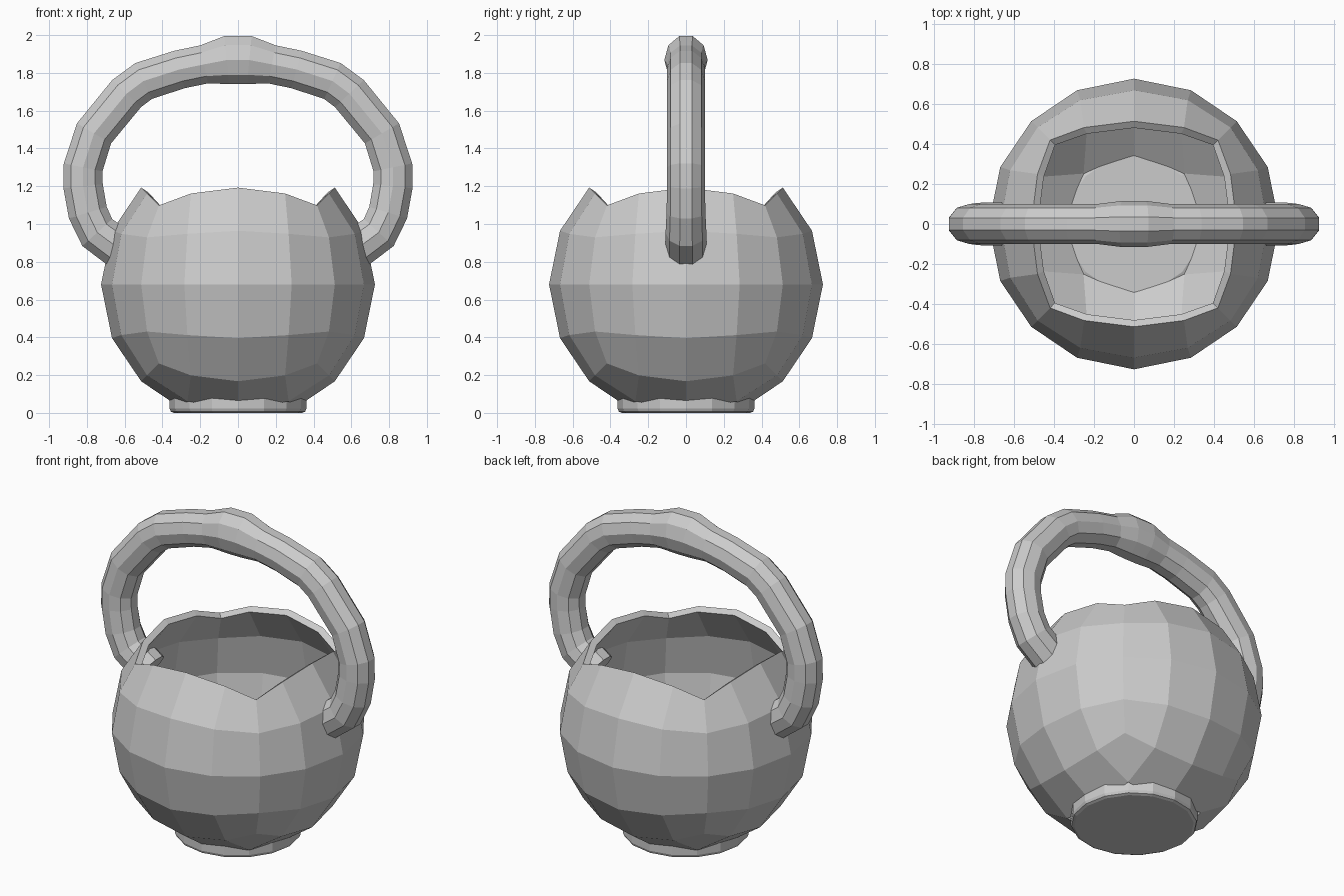
import bpy, bmesh, math
from mathutils import Vector

if "Cube" in bpy.data.objects:
    bpy.data.objects.remove(bpy.data.objects["Cube"])


def add_object(name, bm):
    bmesh.ops.recalc_face_normals(bm, faces=bm.faces[:])
    me = bpy.data.meshes.new(name)
    bm.to_mesh(me)
    bm.free()
    ob = bpy.data.objects.new(name, me)
    bpy.context.collection.objects.link(ob)
    return ob


# Bowl: a smoothed cube turned into a sphere, opened at the top and under the foot
bpy.ops.mesh.primitive_cube_add(size=2)
cage = bpy.context.object
cage.modifiers.new("smooth", 'SUBSURF').levels = 2
rounded = cage.evaluated_get(bpy.context.evaluated_depsgraph_get())
bm = bmesh.new()
bm.from_mesh(rounded.to_mesh())
bpy.data.objects.remove(cage)
R, CZ = 0.725, 0.68
for v in bm.verts:
    v.co = v.co.normalized() * R
opening = []
for f in bm.faces:
    c = f.calc_center_median()
    if c.z > max(abs(c.x), abs(c.y)) or (c.z < 0 and math.hypot(c.x, c.y) < 0.26):
        opening.append(f)
bmesh.ops.delete(bm, geom=opening, context='FACES')
bmesh.ops.translate(bm, verts=bm.verts[:], vec=(0, 0, CZ))
bowl = add_object("bowl", bm)
wall = bowl.modifiers.new("wall", 'SOLIDIFY')
wall.thickness = 0.04
wall.offset = -1

# Foot: disc with softened edges that also closes the bowl floor
bm = bmesh.new()
bmesh.ops.create_cone(bm, cap_ends=True, segments=16, radius1=0.362,
                      radius2=0.362, depth=0.1)
bmesh.ops.translate(bm, verts=bm.verts[:], vec=(0, 0, 0.05))
rims = [e for e in bm.edges if abs(e.verts[0].co.z - e.verts[1].co.z) < 1e-4]
bmesh.ops.bevel(bm, geom=rims, offset=0.022, segments=2, profile=0.5, affect='EDGES')
add_object("foot", bm)

# Handle: ten-sided tube along an arch; (x, z, radius in plane, radius in y)
half = [(0.06, 1.868, 0.134, 0.115), (0.18, 1.845, 0.108, 0.1),
        (0.31, 1.818, 0.108, 0.1), (0.50, 1.757, 0.11, 0.1),
        (0.59, 1.69, 0.11, 0.1), (0.762, 1.48, 0.11, 0.1),
        (0.82, 1.30, 0.11, 0.1), (0.82, 1.20, 0.11, 0.1),
        (0.795, 1.06, 0.11, 0.103), (0.745, 0.955, 0.112, 0.108),
        (0.61, 0.855, 0.112, 0.108)]
path = [(-x, z, a, b) for x, z, a, b in reversed(half)] + half
SIDES = 10
bm = bmesh.new()
rings = []
for i, (x, z, a, b) in enumerate(path):
    p, q = path[max(i - 1, 0)], path[min(i + 1, len(path) - 1)]
    t = Vector((q[0] - p[0], 0, q[1] - p[1])).normalized()
    n = Vector((-t.z, 0, t.x))
    ring = []
    for k in range(SIDES):
        ang = math.tau * k / SIDES
        ring.append(bm.verts.new(Vector((x, b * math.cos(ang), z)) + n * a * math.sin(ang)))
    rings.append(ring)
for r0, r1 in zip(rings, rings[1:]):
    for k in range(SIDES):
        j = (k + 1) % SIDES
        bm.faces.new((r0[k], r0[j], r1[j], r1[k]))
bm.faces.new(rings[0])
bm.faces.new(rings[-1])
add_object("handle", bm)
